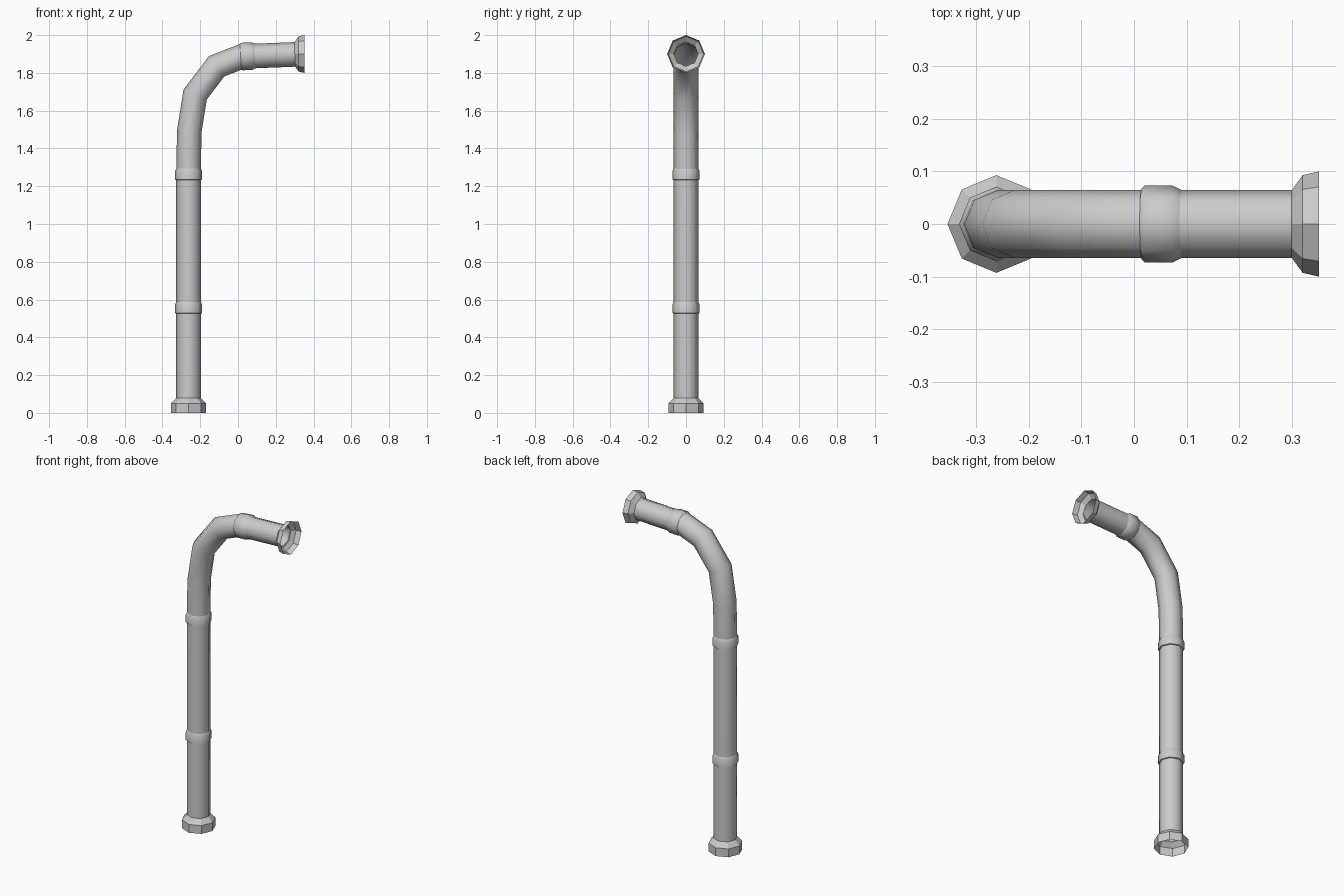
import bpy, bmesh, math
from mathutils import Vector

if "Cube" in bpy.data.objects:
    bpy.data.objects.remove(bpy.data.objects["Cube"])

SIDES = 8


def tube(name, path, radii, smooth=None):
    """Sweep an octagon along (x, z) points, mitred where miter bends."""
    pts = [Vector((x, 0, z)) for x, z in path]
    bm = bmesh.new()
    rings = []
    for i, (p, r) in enumerate(zip(pts, radii)):
        d_in = (p - pts[i - 1]).normalized() if i else None
        d_out = (pts[i + 1] - p).normalized() if i < len(pts) - 1 else None
        if not d_in or d_in.length == 0:
            d_in = d_out
        if not d_out or d_out.length == 0:
            d_out = d_in
        t = (d_in + d_out).normalized()
        miter = 1 / max(t.dot(d_in), 0.5)
        n = Vector((t.z, 0, -t.x)) * miter
        ring = []
        for k in range(SIDES):
            a = 2 * math.pi * k / SIDES
            ring.append(bm.verts.new(p + r * (math.cos(a) * n + math.sin(a) * Vector((0, 1, 0)))))
        rings.append(ring)
    for a, b in zip(rings, rings[1:]):
        for k in range(SIDES):
            j = (k + 1) % SIDES
            bm.faces.new((a[k], a[j], b[j], b[k]))
    me = bpy.data.meshes.new(name)
    bm.to_mesh(me)
    bm.free()
    ob = bpy.data.objects.new(name, me)
    bpy.context.collection.objects.link(ob)
    if smooth:
        bpy.context.view_layer.objects.active = ob
        ob.select_set(True)
        bpy.ops.object.shade_smooth_by_angle(angle=math.radians(smooth))
        ob.select_set(False)
    return ob


def straight(name, start, direction, profile, smooth=None):
    """Straight tube from (distance, radius) pairs."""
    dx, dz = direction
    path = [(start[0] + dx * s, start[1] + dz * s) for s, _ in profile]
    return tube(name, path, [r for _, r in profile], smooth)


PX = -0.262

# bent main pipe
path = [(PX, 0.075), (PX, 0.55), (PX, 1.26), (-0.258, 1.49), (-0.227, 1.685),
        (-0.113, 1.835), (0.022, 1.888), (0.08, 1.889), (0.305, 1.898)]
tube("pipe", path, [0.065] * len(path), 60)

# open octagonal flanges at both ends
straight("base_flange", (PX, 0), (0, 1), [(0, 0.093), (0.05, 0.093), (0.08, 0.064)])
straight("outlet_flange", (0.352, 1.9), (-1, 0), [(0, 0.1), (0.031, 0.093), (0.052, 0.064)])

# joint collars
collar = [(0, 0.064), (0.003, 0.071), (0.05, 0.071), (0.063, 0.064)]
straight("lower_collar", (PX, 0.525), (0, 1), collar, 50)
straight("upper_collar", (PX, 1.232), (0, 1), collar, 50)
a = math.radians(3)
straight("outlet_collar", (0.014, 1.886), (math.cos(a), math.sin(a)),
         [(0, 0.067), (0.006, 0.073), (0.06, 0.073), (0.076, 0.065)], 50)
